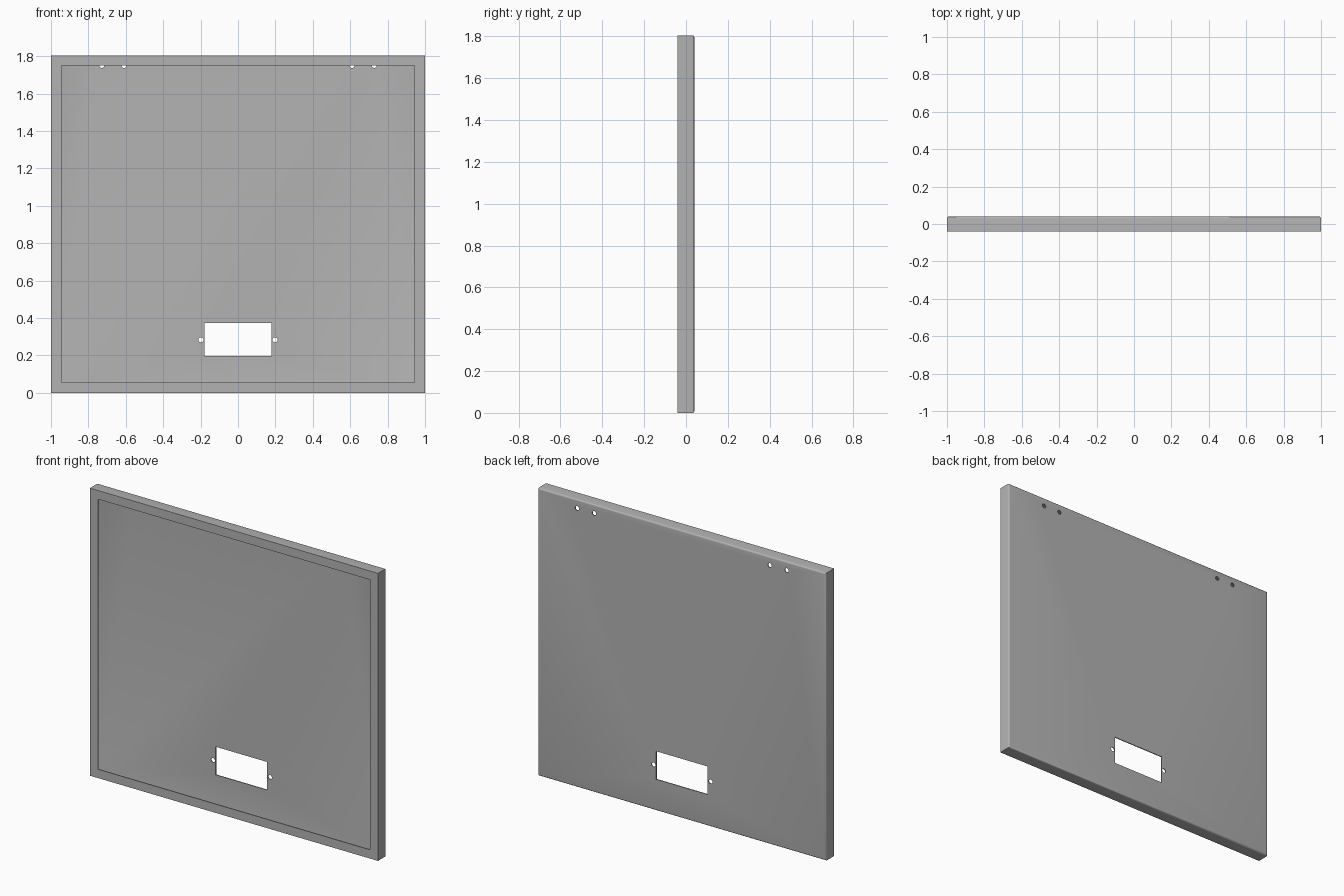
import bpy
import bmesh
from mathutils import Matrix

if "Cube" in bpy.data.objects:
    bpy.data.objects.remove(bpy.data.objects["Cube"], do_unlink=True)

W, D, H = 2.0, 0.08, 1.805       # overall size
LIP, SHEET, BEND = 0.055, 0.006, 0.01

steel = bpy.data.materials.new("grey_steel")
steel.use_nodes = True
grey = (0.45, 0.45, 0.45, 1)
steel.diffuse_color = grey
steel.node_tree.nodes["Principled BSDF"].inputs["Base Color"].default_value = grey


def add_object(name, bm):
    mesh = bpy.data.meshes.new(name)
    bm.to_mesh(mesh)
    bm.free()
    obj = bpy.data.objects.new(name, mesh)
    bpy.context.collection.objects.link(obj)
    mesh.materials.append(steel)
    return obj


# Folded sheet tray: box with an open front framed by a returned lip
bm = bmesh.new()
bmesh.ops.create_cube(bm, size=1)
bmesh.ops.scale(bm, vec=(W, D, H), verts=bm.verts)
bmesh.ops.translate(bm, vec=(0, 0, H / 2), verts=bm.verts)
front = [f for f in bm.faces if f.normal.y < -0.9]
bmesh.ops.inset_region(bm, faces=front, thickness=LIP, use_even_offset=True)
bmesh.ops.delete(bm, geom=front, context='FACES')

# Rounded bends around the back sheet
back = next(f for f in bm.faces if f.normal.y > 0.9)
bmesh.ops.bevel(bm, geom=list(back.edges), offset=BEND, segments=4,
                profile=0.5, affect='EDGES')
panel = add_object("tray_panel", bm)

solid = panel.modifiers.new("sheet_thickness", 'SOLIDIFY')
solid.thickness = SHEET
solid.offset = -1
solid.use_even_offset = True

# Cutters for the window, its screw holes and the top mounting holes
bm = bmesh.new()
window = Matrix.Translation((0, D / 2, 0.285)) @ Matrix.Diagonal((0.358, 0.06, 0.176, 1))
bmesh.ops.create_cube(bm, size=1, matrix=window)
holes = [(0.198, 0.284), (0.61, 1.751), (0.728, 1.751)]
for x, z in holes:
    for side in (-1, 1):
        place = Matrix.Translation((side * x, D / 2, z)) @ Matrix.Rotation(1.5707963, 4, 'X')
        bmesh.ops.create_cone(bm, cap_ends=True, segments=24, radius1=0.0135,
                              radius2=0.0135, depth=0.06, matrix=place)
cutter = add_object("hole_cutter", bm)
cutter.hide_render = True
cutter.hide_viewport = True

cut = panel.modifiers.new("holes", 'BOOLEAN')
cut.operation = 'DIFFERENCE'
cut.solver = 'EXACT'
cut.object = cutter

# Smooth bends and hole walls, keep folds sharp
bpy.ops.object.select_all(action='DESELECT')
panel.select_set(True)
bpy.context.view_layer.objects.active = panel
for name in [m.name for m in panel.modifiers]:
    bpy.ops.object.modifier_apply(modifier=name)
bpy.data.objects.remove(cutter, do_unlink=True)
bpy.ops.object.shade_smooth_by_angle(angle=0.6)
